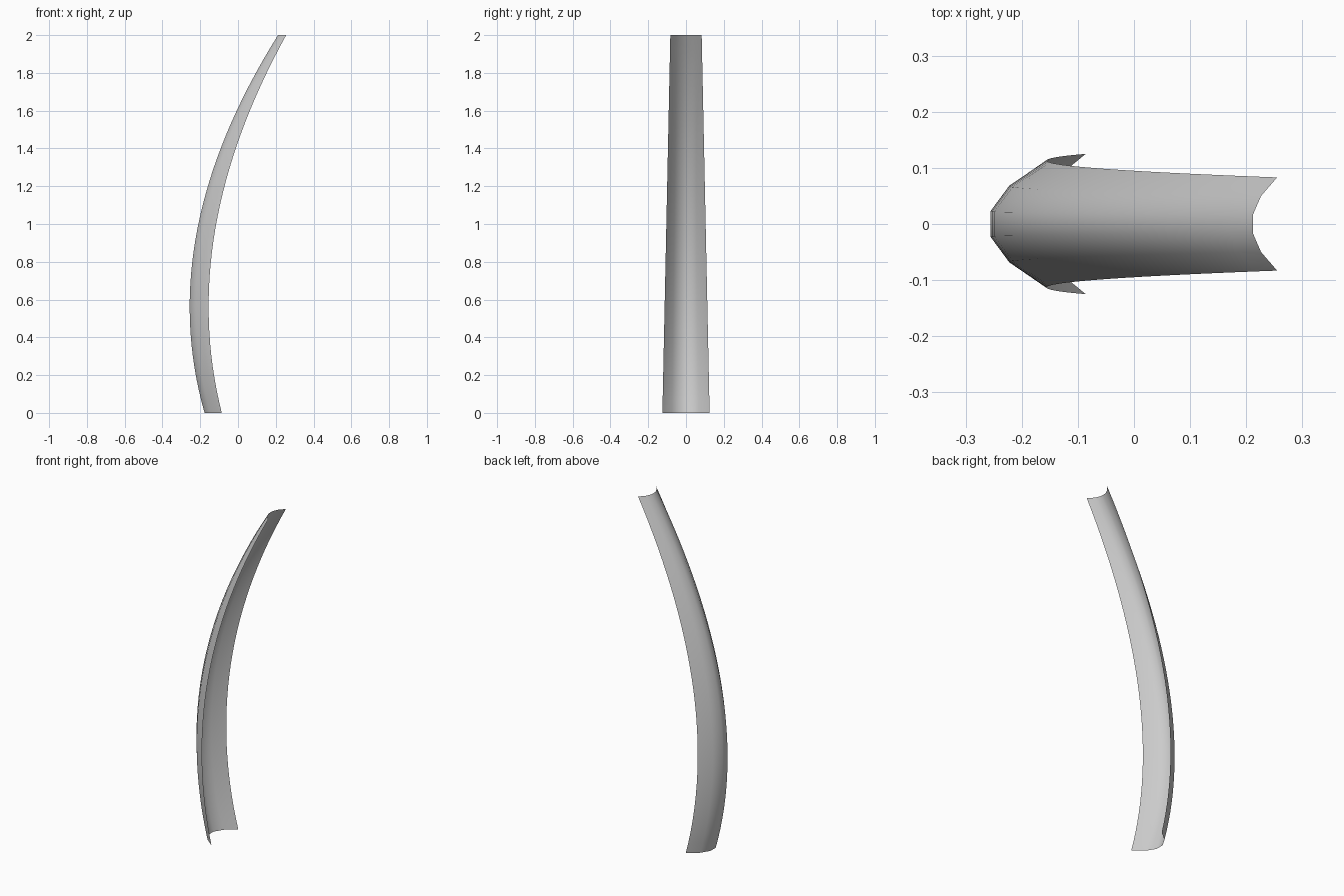
import bpy
from mathutils import Vector

cube = bpy.data.objects.get("Cube")
if cube:
    bpy.data.objects.remove(cube, do_unlink=True)

# Pale grey for the whole sheet
grey = bpy.data.materials.new("pale_grey")
grey.use_nodes = True
colour = (0.6, 0.6, 0.6, 1)
grey.diffuse_color = colour
grey.node_tree.nodes["Principled BSDF"].inputs["Base Color"].default_value = colour


def bow(start, pull, end, t):
    """Point on a quadratic curve, as (x, z)."""
    a, b, c = Vector(start), Vector(pull), Vector(end)
    return a * (1 - t) ** 2 + b * 2 * t * (1 - t) + c * t * t


# Curved channel: a shallow five-sided trough, swept up a bow and tapering
STEPS = 32
ACROSS = (-1, -0.6, -0.2, 0.2, 0.6, 1)
verts, faces = [], []
for i in range(STEPS + 1):
    t = i / STEPS
    spine = bow((-0.177, 0), (-0.448, 0.947), (0.212, 2), t)
    rim = bow((-0.086, 0), (-0.325, 0.947), (0.255, 2), t)
    half_width = 0.125 - 0.021 * spine.y
    for s in ACROSS:
        depth = (s * s - 0.04) / 0.96
        p = spine.lerp(rim, depth)
        verts.append((p.x, s * half_width, p.y))

n = len(ACROSS)
for i in range(STEPS):
    for j in range(n - 1):
        a = i * n + j
        faces.append((a, a + n, a + n + 1, a + 1))

mesh = bpy.data.meshes.new("curved_channel")
mesh.from_pydata(verts, [], faces)
mesh.materials.append(grey)
mesh.shade_smooth()
mesh.update()
channel = bpy.data.objects.new("curved_channel", mesh)
bpy.context.collection.objects.link(channel)
